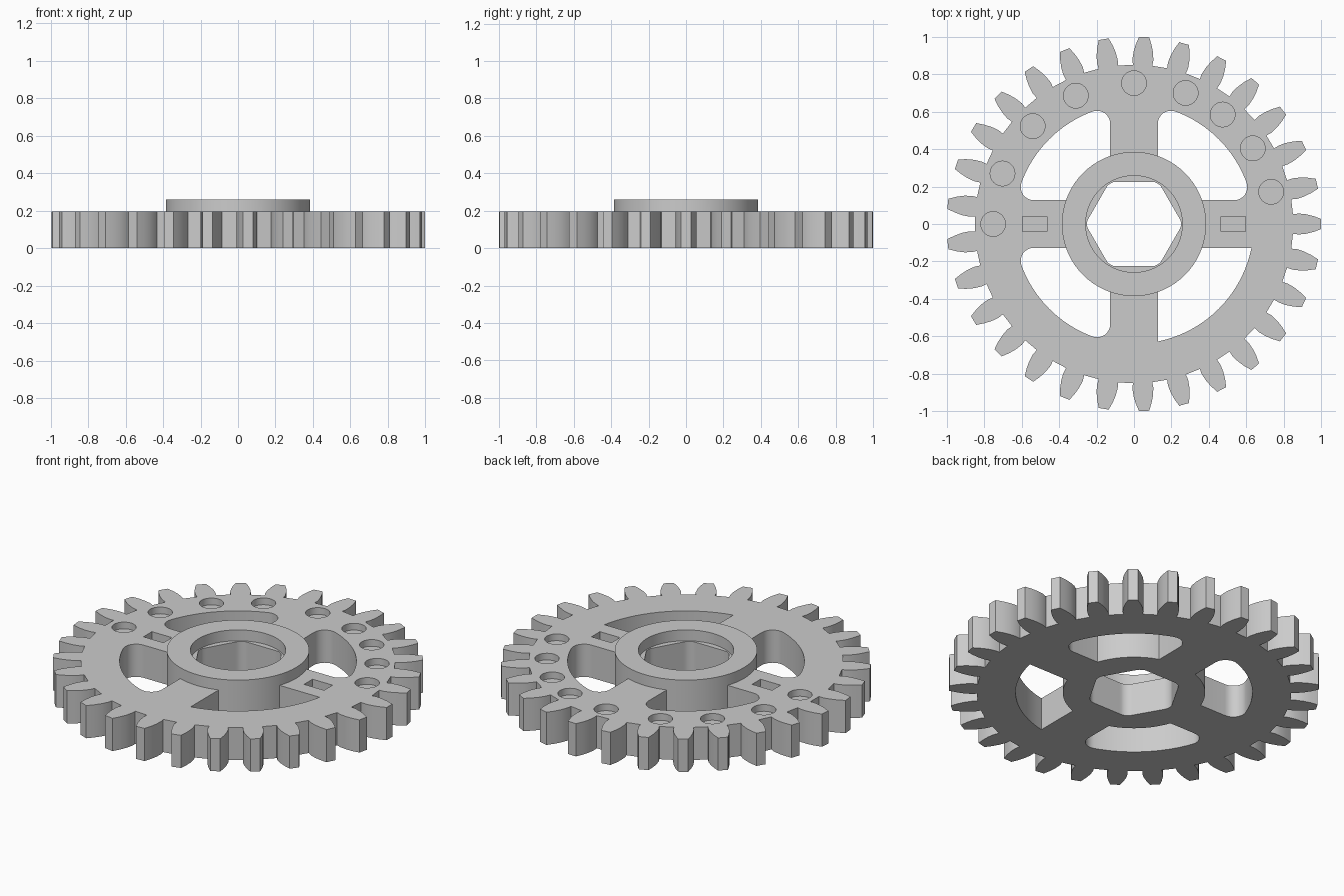
import bpy
import bmesh
from math import sin, cos, pi, radians, sqrt, atan2, tau

default = bpy.data.objects.get("Cube")
if default:
    bpy.data.objects.remove(default, do_unlink=True)

TEETH = 29
THICK = 0.195
HUB_TOP = 0.26
HUB_R = 0.385
SPOKE = 0.127      # half width of a spoke
RIM_R = 0.64       # inner radius of the rim
FILLET = 0.07

grey = bpy.data.materials.new("plain grey")
grey.use_nodes = True
grey.diffuse_color = (0.6, 0.6, 0.6, 1)
grey.node_tree.nodes["Principled BSDF"].inputs["Base Color"].default_value = (0.6, 0.6, 0.6, 1)


def polar(r, a):
    return (r * cos(a), r * sin(a))


def arc(r, a0, a1, n, cx=0, cy=0):
    steps = [a0 + (a1 - a0) * i / n for i in range(n + 1)]
    return [(cx + r * cos(a), cy + r * sin(a)) for a in steps]


def circle(r, n, cx=0, cy=0):
    return arc(r, 0, tau, n, cx, cy)[:-1]


def prism(name, outline, z0, z1):
    """Extrude a flat outline from z0 up to z1."""
    bm = bmesh.new()
    face = bm.faces.new([bm.verts.new((x, y, z0)) for x, y in outline])
    top = bmesh.ops.extrude_face_region(bm, geom=[face])["geom"]
    for v in top:
        if isinstance(v, bmesh.types.BMVert):
            v.co.z = z1
    bmesh.ops.recalc_face_normals(bm, faces=bm.faces)
    mesh = bpy.data.meshes.new(name)
    bm.to_mesh(mesh)
    bm.free()
    mesh.materials.append(grey)
    obj = bpy.data.objects.new(name, mesh)
    bpy.context.collection.objects.link(obj)
    return obj


def combine(body, tool, operation):
    """Apply a boolean and discard the tool."""
    tool.hide_render = True
    mod = body.modifiers.new(tool.name, "BOOLEAN")
    mod.operation = operation
    mod.solver = "EXACT"
    mod.object = tool
    bpy.context.view_layer.objects.active = body
    bpy.ops.object.modifier_apply(modifier=mod.name)
    bpy.data.objects.remove(tool, do_unlink=True)


def gear_outline():
    # half tooth: radius and half width, root to tip
    flank = [(0.85, 0.052), (0.88, 0.056), (0.92, 0.052), (0.96, 0.042), (1.0, 0.027)]
    pts = []
    for i in range(TEETH):
        mid = tau * i / TEETH
        pts += [polar(r, mid - w / r) for r, w in flank]
        pts += [polar(r, mid + w / r) for r, w in reversed(flank)]
    return pts


def window_outline(rounded):
    # first quadrant opening between two spokes, the hub and the rim
    inner = HUB_R - 0.015
    a = atan2(SPOKE, sqrt(inner ** 2 - SPOKE ** 2))
    pts = arc(inner, a, pi / 2 - a, 12)
    if rounded:
        near = SPOKE + FILLET
        far = sqrt((RIM_R - FILLET) ** 2 - near ** 2)
        b = atan2(near, far)
        pts += arc(FILLET, pi, pi / 2 - b, 8, near, far)
        pts += arc(RIM_R, pi / 2 - b, b, 16)[1:-1]
        pts += arc(FILLET, b, -pi / 2, 8, far, near)
    else:
        b = atan2(SPOKE, sqrt(RIM_R ** 2 - SPOKE ** 2))
        pts += arc(RIM_R, pi / 2 - b, b, 18)
    return pts


# Toothed wheel
gear = prism("gear_wheel", gear_outline(), 0, THICK)

# Four openings between the spokes, one with sharp corners
for sx, sy in ((1, 1), (-1, 1), (-1, -1), (1, -1)):
    shape = window_outline(rounded=(sx, sy) != (1, -1))
    cutter = prism("window_cutter", [(x * sx, y * sy) for x, y in shape], -0.1, 0.4)
    combine(gear, cutter, "DIFFERENCE")

# Raised hub with a round counterbore above a hexagonal bore
combine(gear, prism("hub", circle(HUB_R, 72), 0, HUB_TOP), "UNION")
combine(gear, prism("counterbore", circle(0.258, 64), THICK, 0.4), "DIFFERENCE")
hexagon = []
for i in range(120):
    a = tau * i / 120
    off = (a % (pi / 3)) - pi / 6
    hexagon.append(polar(min(0.225 / cos(off), 0.25), a))
combine(gear, prism("hex_bore", hexagon, -0.1, 0.4), "DIFFERENCE")

# Shallow round pockets along the rim
for deg in (13.2, 32.5, 51, 68.5, 90, 114.4, 136, 159, 180):
    x, y = polar(0.752, radians(deg))
    combine(gear, prism("pocket", circle(0.066, 32, x, y), THICK - 0.04, 0.4), "DIFFERENCE")

# Rectangular slots on the side spokes
for cx in (-0.53, 0.53):
    slot = [(cx + u * 0.066, v * 0.04) for u, v in ((-1, -1), (1, -1), (1, 1), (-1, 1))]
    combine(gear, prism("slot", slot, THICK - 0.06, 0.4), "DIFFERENCE")

bpy.ops.object.select_all(action="DESELECT")
gear.select_set(True)
bpy.context.view_layer.objects.active = gear
bpy.ops.object.shade_smooth_by_angle(angle=radians(25))
